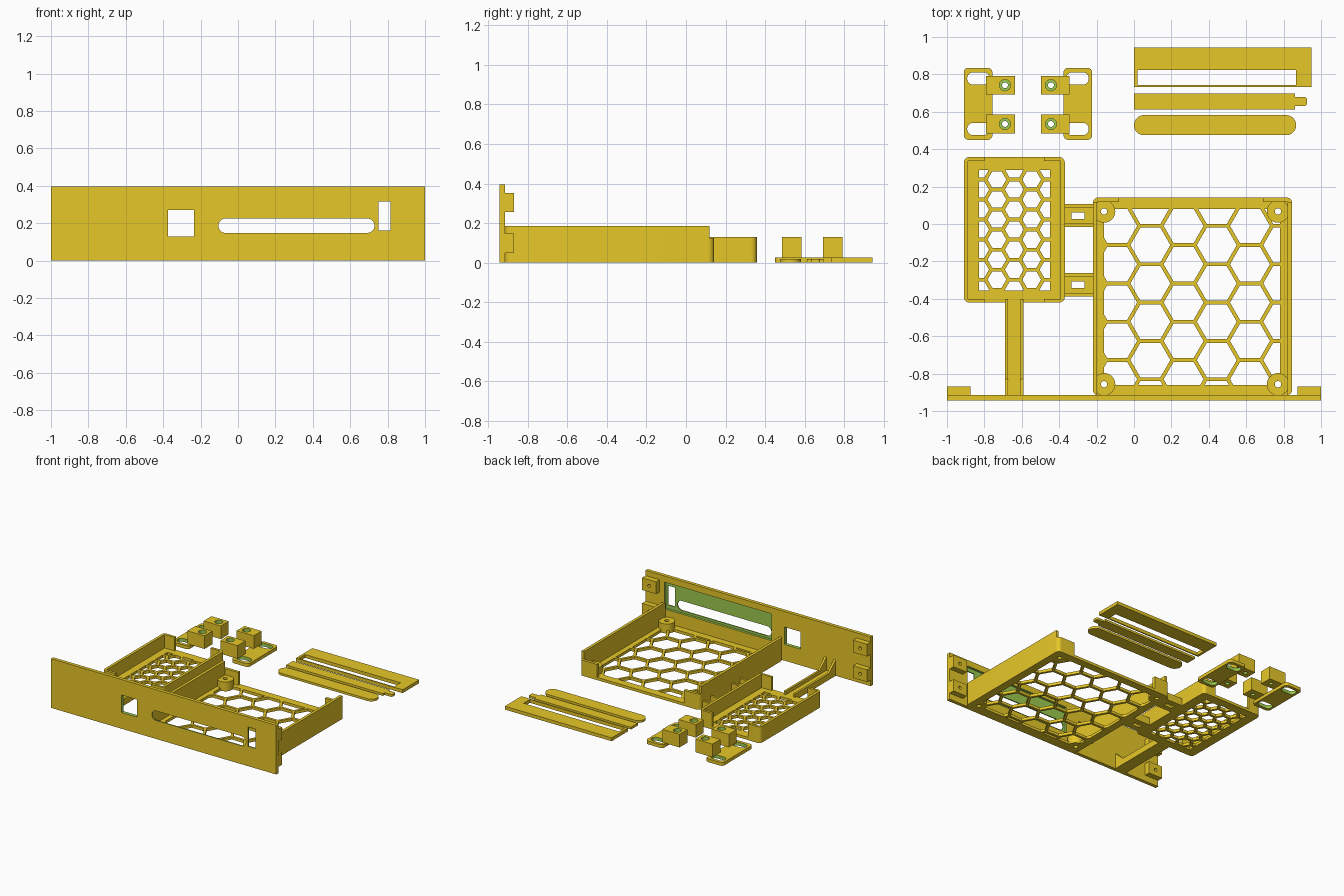
import bpy, bmesh, math

if "Cube" in bpy.data.objects:
    bpy.data.objects.remove(bpy.data.objects["Cube"])

def material(name, rgb):
    m = bpy.data.materials.new(name)
    m.diffuse_color = (*rgb, 1)
    m.use_nodes = True
    m.node_tree.nodes["Principled BSDF"].inputs["Base Color"].default_value = m.diffuse_color
    return m

GOLD = material("golden yellow", (0.947, 0.679, 0.025))
GREEN = material("leaf green", (0.337, 0.597, 0.082))

# ---------- outline helpers ----------
def rect(x0, x1, y0, y1):
    return [(x0, y0), (x1, y0), (x1, y1), (x0, y1)]

def rounded(x0, x1, y0, y1, r, n=8):
    pts = []
    for k, (cx, cy) in enumerate(rect(x0 + r, x1 - r, y0 + r, y1 - r)):
        for i in range(n + 1):
            a = math.pi * (1 + k / 2 + i / n / 2)
            pts.append((cx + r * math.cos(a), cy + r * math.sin(a)))
    out = []
    for p in pts:  # drop points that meet on full round ends
        if not out or math.dist(p, out[-1]) > 1e-5:
            out.append(p)
    if math.dist(out[0], out[-1]) < 1e-5:
        out.pop()
    return out

def circle(cx, cy, r, n=24):
    return [(cx + r * math.cos(2 * math.pi * i / n), cy + r * math.sin(2 * math.pi * i / n)) for i in range(n)]

def clip(poly, axis, limit, sign):
    out = []
    for a, b in zip(poly, poly[1:] + poly[:1]):
        da, db = sign * (limit - a[axis]), sign * (limit - b[axis])
        if da >= 0:
            out.append(a)
        if da * db < 0:
            t = da / (da - db)
            out.append((a[0] + t * (b[0] - a[0]), a[1] + t * (b[1] - a[1])))
    return out

def area(p):
    return abs(sum(a[0] * b[1] - b[0] * a[1] for a, b in zip(p, p[1:] + p[:1]))) / 2

def honeycomb(x0, x1, y0, y1, cx, cy, pitch, strut):
    """Hexagonal openings trimmed to a rectangle."""
    r, dx, cells = (pitch - strut) / math.sqrt(3), pitch * math.sqrt(3) / 2, []
    for i in range(-12, 13):
        for j in range(-12, 13):
            p = circle(cx + i * dx, cy + (j + (i % 2) / 2) * pitch, r, 6)
            for axis, limit, sign in ((0, x0, -1), (0, x1, 1), (1, y0, -1), (1, y1, 1)):
                p = clip(p, axis, limit, sign)
            if len(p) > 2 and area(p) > 0.0002:
                cells.append(p)
    return cells

# ---------- solid helpers ----------
def prism(name, polys, lo, hi, mat=GOLD, axis="z"):
    """Extrude one or more outlines along z, y or x."""
    if isinstance(polys[0][0], (int, float)):
        polys = [polys]
    place = {"z": lambda p, d: (p[0], p[1], d),
             "y": lambda p, d: (p[0], d, p[1]),
             "x": lambda p, d: (d, p[0], p[1])}[axis]
    bm = bmesh.new()
    for p in polys:
        a = [bm.verts.new(place(q, lo)) for q in p]
        b = [bm.verts.new(place(q, hi)) for q in p]
        bm.faces.new(a[::-1])
        bm.faces.new(b)
        for i in range(len(p)):
            k = (i + 1) % len(p)
            bm.faces.new((a[i], a[k], b[k], b[i]))
    bmesh.ops.recalc_face_normals(bm, faces=bm.faces)
    me = bpy.data.meshes.new(name)
    bm.to_mesh(me)
    bm.free()
    me.materials.append(mat)
    ob = bpy.data.objects.new(name, me)
    bpy.context.collection.objects.link(ob)
    return ob

def cut(ob, polys, lo, hi, mat=GOLD, axis="z"):
    c = prism("cutter", polys, lo, hi, mat, axis)
    c.hide_render = True
    m = ob.modifiers.new("cut", "BOOLEAN")
    m.operation, m.solver, m.object = "DIFFERENCE", "EXACT", c
    m.material_mode = "TRANSFER"
    bpy.context.view_layer.objects.active = ob
    bpy.ops.object.modifier_apply(modifier=m.name)
    bpy.data.objects.remove(c)

# ---------- front panel ----------
BACK = -0.915
panel = prism("front_panel", rect(-1, 1, 0, 0.395), -0.943, BACK, axis="y")
cut(panel, rect(-0.12, 0.83, 0.13, 0.345), -0.934, -0.9, GREEN, "y")
cut(panel, [rounded(-0.105, 0.73, 0.148, 0.225, 0.0385), rect(0.75, 0.815, 0.16, 0.315),
            rect(-0.375, -0.235, 0.13, 0.27)], -0.96, -0.9, GREEN, "y")

# Screw blocks behind the panel ends
for s in (-1, 1):
    for z0 in (0.05, 0.255):
        b = prism("screw_block", rect(*sorted((s * 0.875, s)), z0, z0 + 0.098), BACK - 0.002, -0.87, axis="y")
        cut(b, circle(s * 0.9375, z0 + 0.049, 0.013, 16), -0.91, -0.85, axis="y")

# ---------- large tray ----------
FLOOR = 0.022
posts = [(x, y) for x in (-0.16, 0.77) for y in (-0.857, 0.067)]
tray = prism("large_tray", rounded(-0.22, 0.845, -0.916, 0.142, 0.03), 0, 0.185)
cut(tray, rect(-0.197, 0.822, -1, 0.118), FLOOR, 0.3)            # interior
cut(tray, rect(-0.08, 0.69, 0.1, 0.2), FLOOR, 0.3)               # rear opening
cut(tray, rect(-0.3, 0.9, 0.118, 0.2), 0.125, 0.3)               # lower rear corners
cut(tray, honeycomb(-0.16, 0.78, -0.86, 0.08, -0.09, -0.01, 0.205, 0.02), -0.1, 0.1)
cut(tray, [circle(x, y, 0.017) for x, y in posts], -0.1, 0.1)
for x, y in posts:
    p = prism("standoff", circle(x, y, 0.06, 32), 0, 0.075)
    cut(p, circle(x, y, 0.017), -0.1, 0.2)

# ---------- small tray ----------
small = prism("small_tray", rounded(-0.91, -0.37, -0.42, 0.358, 0.03), 0, 0.13)
cut(small, rect(-0.888, -0.392, -0.4, 0.338), FLOOR, 0.3)
cut(small, rect(-0.80, -0.48, -0.5, 0.5), FLOOR, 0.3)            # front and rear openings
cut(small, honeycomb(-0.83, -0.45, -0.355, 0.29, -0.64, -0.03, 0.107, 0.02), -0.1, 0.1)

# ---------- links between the trays ----------
for yc in (0.045, -0.325):
    link = prism("tray_link", rect(-0.38, -0.21, yc - 0.062, yc + 0.062), 0, FLOOR)
    cut(link, rect(-0.335, -0.265, yc - 0.017, yc + 0.017), -0.1, 0.1)
    for s in (-1, 1):
        y0, y1 = sorted((yc + s * 0.043, yc + s * 0.062))
        prism("link_rib", rect(-0.38, -0.21, y0, y1), 0, 0.06)

# ---------- arm from small tray to panel ----------
prism("support_arm", rect(-0.69, -0.59, BACK - 0.002, -0.41), 0, FLOOR)
rib = [(BACK - 0.002, 0), (-0.4, 0), (-0.4, 0.05), (-0.83, 0.05), (BACK - 0.002, 0.13)]
for x in (-0.69, -0.607):
    prism("arm_rib", rib, x, x + 0.017, axis="x")

# ---------- pair of slotted brackets ----------
MID = -0.567
for s in (-1, 1):
    def X(a, b):
        return sorted((MID + s * a, MID + s * b))
    plate = prism("bracket_plate", rounded(*X(0.19, 0.343), 0.45, 0.835, 0.025), 0, 0.027)
    cut(plate, [rounded(*X(0.205, 0.325), y, y + 0.066, 0.0325) for y in (0.475, 0.745)],
        -0.1, 0.1, GREEN)
    for y0 in (0.485, 0.692):
        block = prism("bracket_block", rect(*X(0.07, 0.223), y0, y0 + 0.1), 0.025, 0.13)
        hx = MID + s * 0.123
        cut(block, circle(hx, y0 + 0.05, 0.016), -0.1, 0.2, GREEN)
        cut(block, circle(hx, y0 + 0.05, 0.03), 0.1, 0.2, GREEN)

# ---------- loose slot frame, slider and cover ----------
frame = prism("slot_frame", rect(0, 0.95, 0.733, 0.943), 0, 0.027)
cut(frame, rect(0.02, 0.867, 0.743, 0.823), -0.1, 0.1)
prism("slider_strip", rect(0, 0.86, 0.612, 0.697), 0, 0.018)
prism("slider_tab", rounded(0.85, 0.925, 0.632, 0.678, 0.012), 0, 0.018)
prism("slot_cover", rounded(0, 0.867, 0.475, 0.582, 0.0535, 12), 0, 0.018)

# Smooth round walls, keep hard edges
bpy.ops.object.select_all(action="SELECT")
bpy.ops.object.shade_smooth_by_angle(angle=math.radians(25))
